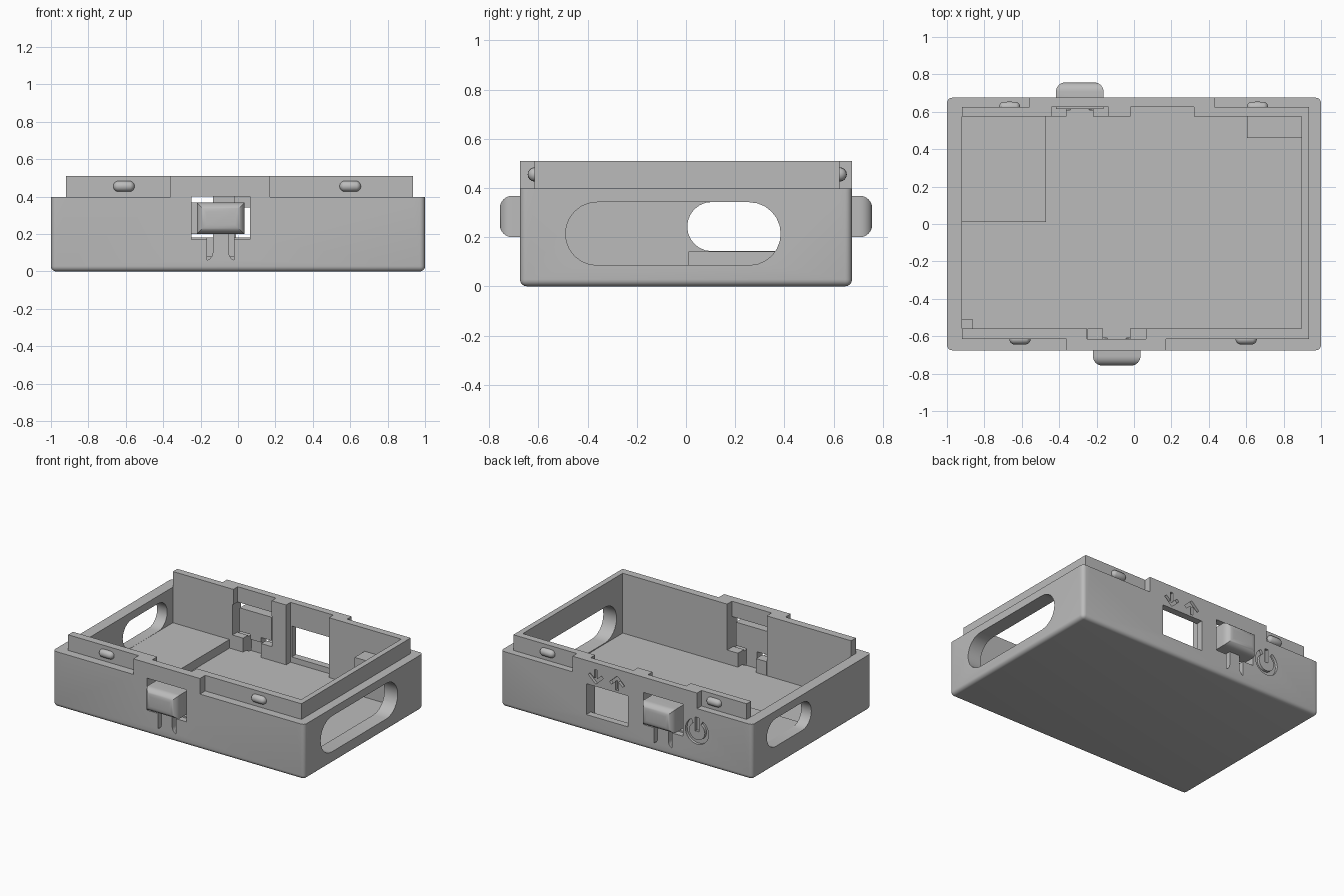
import bpy, bmesh, math
from mathutils import Matrix

old = bpy.data.objects.get("Cube")
if old:
    bpy.data.objects.remove(old, do_unlink=True)

grey = bpy.data.materials.new("plain grey")
grey.use_nodes = True
grey.diffuse_color = (0.5, 0.5, 0.5, 1)
grey.node_tree.nodes["Principled BSDF"].inputs["Base Color"].default_value = (0.5, 0.5, 0.5, 1)


def make(name, bm):
    bmesh.ops.recalc_face_normals(bm, faces=bm.faces)
    mesh = bpy.data.meshes.new(name)
    bm.to_mesh(mesh)
    bm.free()
    ob = bpy.data.objects.new(name, mesh)
    bpy.context.collection.objects.link(ob)
    mesh.materials.append(grey)
    return ob


def prism(name, pts, axis, lo, hi):
    """Extrude a 2D outline along an axis."""
    place = {"x": lambda u, v, t: (t, u, v),
             "y": lambda u, v, t: (u, t, v),
             "z": lambda u, v, t: (u, v, t)}[axis]
    bm = bmesh.new()
    face = bm.faces.new([bm.verts.new(place(u, v, lo)) for u, v in pts])
    out = bmesh.ops.extrude_face_region(bm, geom=[face])
    a, b = place(0, 0, lo), place(0, 0, hi)
    bmesh.ops.translate(bm, verts=[g for g in out["geom"] if isinstance(g, bmesh.types.BMVert)],
                        vec=[q - p for p, q in zip(a, b)])
    return make(name, bm)


def box(name, x0, x1, y0, y1, z0, z1):
    return prism(name, [(x0, y0), (x1, y0), (x1, y1), (x0, y1)], "z", z0, z1)


def arc(cu, cv, r, a0, a1, n=12):
    return [(cu + r * math.cos(math.radians(a0 + (a1 - a0) * i / n)),
             cv + r * math.sin(math.radians(a0 + (a1 - a0) * i / n))) for i in range(n + 1)]


def stadium(u0, u1, v0, v1):
    r, m = (v1 - v0) / 2, (v0 + v1) / 2
    return arc(u1 - r, m, r, -90, 90) + arc(u0 + r, m, r, 90, 270)


def combine(ob, tool, operation):
    mod = ob.modifiers.new("combine", "BOOLEAN")
    mod.operation, mod.solver, mod.object = operation, "EXACT", tool
    dg = bpy.context.evaluated_depsgraph_get()
    mesh = bpy.data.meshes.new_from_object(ob.evaluated_get(dg))
    ob.modifiers.clear()
    ob.data = mesh
    bpy.data.objects.remove(tool, do_unlink=True)


def cut(tool):
    combine(body, tool, "DIFFERENCE")


def smooth(ob):
    bpy.ops.object.select_all(action="DESELECT")
    ob.select_set(True)
    bpy.context.view_layer.objects.active = ob
    bpy.ops.object.shade_smooth_by_angle(angle=math.radians(35))


# Rounded outer block
FRONT, BACK, TOP, LEDGE, FLOOR = -0.675, 0.675, 0.51, 0.398, 0.08
body = box("case_body", -1, 1, FRONT, BACK, 0, TOP)
bm = bmesh.new()
bm.from_mesh(body.data)
edges = [e for e in bm.edges if min(v.co.z for v in e.verts) < 0.01]
bmesh.ops.bevel(bm, geom=edges, offset=0.028, segments=5, affect="EDGES", profile=0.5)
bm.to_mesh(body.data)
bm.free()

# Stepped lip, open on one short side
cut(box("cutter", -1.1, -0.92, -1, 1, LEDGE, 0.7))
cut(box("cutter", 0.935, 1.1, -1, 1, LEDGE, 0.7))
for x0, x1 in ((-1.2, -0.36), (0.17, 1.2)):
    cut(box("cutter", x0, x1, -1, -0.615, LEDGE, 0.7))
for x0, x1 in ((-1.2, -0.56), (0.43, 1.2)):
    cut(box("cutter", x0, x1, 0.625, 1, LEDGE, 0.7))

# Cavity and wall recesses
cut(box("cutter", -0.92, 0.895, -0.56, 0.575, FLOOR, 0.8))
cut(box("cutter", -0.25, 0.065, -0.615, -0.5, FLOOR, 0.8))
cut(box("cutter", -0.44, -0.135, 0.5, 0.625, FLOOR, 0.8))
cut(box("cutter", -0.02, 0.32, 0.5, 0.625, FLOOR, 0.8))

# Side slots and rear port
cut(prism("cutter", stadium(-0.49, 0.385, 0.086, 0.342), "x", 0.8, 1.2))
cut(prism("cutter", stadium(0.005, 0.51, 0.143, 0.343), "x", -1.2, -0.8))
cut(box("cutter", -0.01, 0.32, 0.5, 0.8, 0.12, 0.342))


def latch(name, cx, side):
    """Spring latch in a window of the front (-1) or back (1) wall."""
    face, inner, tip, r = side * 0.675, side * 0.615, side * 0.757, 0.05
    lo, hi = sorted((side * 0.5, side * 0.8))
    cut(box("cutter", cx - 0.157, cx + 0.157, lo, hi, 0.17, 0.4))
    lo, hi = sorted((side * 0.61, side * 0.8))
    for m in (-1, 1):
        slit = [(0.072, 0.2), (0.072, 0.06), (0.058, 0.068), (0.047, 0.082), (0.042, 0.1), (0.042, 0.2)]
        cut(prism("cutter", [(cx + m * u, v) for u, v in slit], "y", lo, hi))
        # Support pads beside the spring arm
        a, b = sorted((cx + m * 0.072, cx + m * 0.157))
        y0, y1 = (-0.63, -0.56) if side < 0 else (0.575, 0.63)
        box(name + "_pad", a, b, y0, y1, FLOOR - 0.01, 0.18)
    y0, y1 = sorted((inner, face))
    box(name + "_arm", cx - 0.042, cx + 0.042, y0, y1, 0.165, 0.22)

    # Head rounded in two directions
    def rounded(a, b):
        pts = [(a, inner)] + [(a + r - r * math.cos(t), tip - side * r * (1 - math.sin(t)))
                              for t in [i * math.pi / 16 for i in range(9)]]
        return pts + [(a + b - u, v) for u, v in reversed(pts)]

    head = prism(name + "_head", rounded(cx - 0.127, cx + 0.127), "z", 0.2, 0.368)
    other = prism("cutter", [(v, u) for u, v in rounded(0.2, 0.368)], "x", cx - 0.2, cx + 0.2)
    combine(head, other, "INTERSECT")
    smooth(head)


latch("front_latch", -0.0925, -1)
latch("back_latch", -0.29, 1)

# Engraved arrows above the rear port
for cx, d in ((0.245, -1), (0.075, 1)):
    half = [(0, 0.052), (0.06, -0.003), (0.045, -0.018), (0.011, 0.012), (0.011, -0.052)]
    outline = half + [(-u, v) for u, v in reversed(half[1:])]
    cut(prism("cutter", [(cx + u, 0.41 + d * v) for u, v in outline], "y", 0.655, 0.72))

# Engraved switch symbol: broken ring and bar
ring = arc(-0.56, 0.235, 0.092, 120, 420, 30) + arc(-0.56, 0.235, 0.062, 420, 120, 30)
cut(prism("cutter", ring, "y", 0.655, 0.72))
cut(box("cutter", -0.574, -0.546, 0.655, 0.72, 0.235, 0.335))
smooth(body)

# Blocks on the floor
box("raised_platform", -0.925, -0.47, 0.01, 0.58, FLOOR - 0.01, 0.142)
box("rear_corner_block", 0.605, 0.9, 0.46, 0.58, FLOOR - 0.01, 0.345)
box("front_corner_block", -0.925, -0.86, -0.565, -0.51, FLOOR - 0.01, 0.15)

# Pill-shaped snap bumps on the lip
for name, cx, y in (("front_bump", -0.61, -0.615), ("front_bump", 0.6, -0.615),
                    ("back_bump", -0.665, 0.625), ("back_bump", 0.66, 0.625)):
    bm = bmesh.new()
    bmesh.ops.create_uvsphere(bm, u_segments=16, v_segments=12, radius=0.029)
    bmesh.ops.rotate(bm, verts=bm.verts, matrix=Matrix.Rotation(math.pi / 2, 3, "Y"))
    for v in bm.verts:
        if abs(v.co.x) > 0.001:
            v.co.x += math.copysign(0.028, v.co.x)
        v.co.x += cx
        v.co.y += y
        v.co.z += 0.455
    smooth(make(name, bm))
